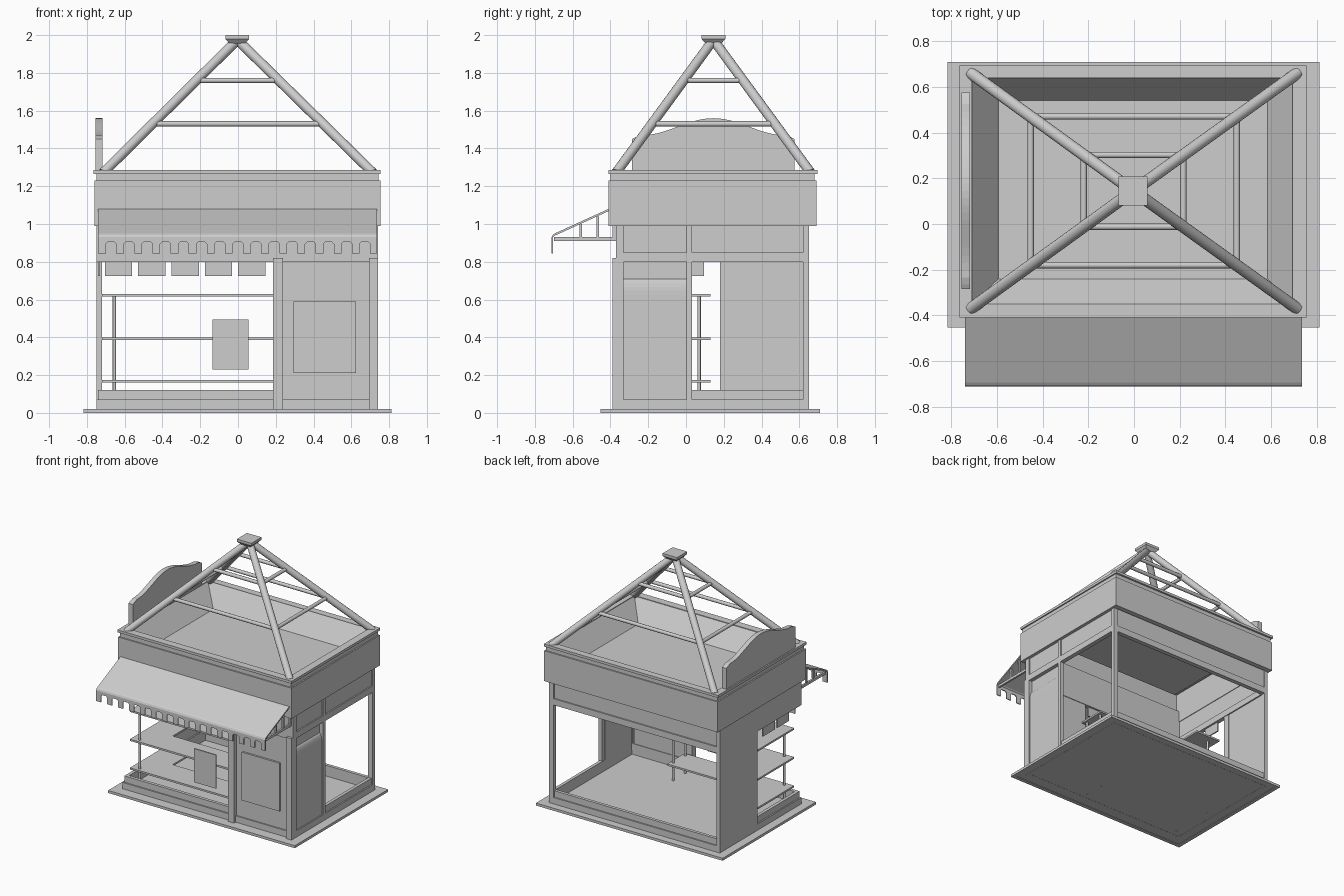
import bpy, bmesh, math
from mathutils import Vector

if "Cube" in bpy.data.objects:
    bpy.data.objects.remove(bpy.data.objects["Cube"])

GREY = (0.61, 0.61, 0.61, 1)
mat = bpy.data.materials.new("plain_grey")
mat.use_nodes = True
mat.diffuse_color = GREY
mat.node_tree.nodes["Principled BSDF"].inputs["Base Color"].default_value = GREY


def finish(name, bm):
    bmesh.ops.recalc_face_normals(bm, faces=bm.faces)
    mesh = bpy.data.meshes.new(name)
    bm.to_mesh(mesh)
    bm.free()
    mesh.materials.append(mat)
    ob = bpy.data.objects.new(name, mesh)
    bpy.context.collection.objects.link(ob)
    return ob


def bridge(bm, a, b):
    for i in range(len(a)):
        j = (i + 1) % len(a)
        bm.faces.new((a[i], a[j], b[j], b[i]))


def boxes(name, *specs):
    """One object from boxes given as (x0, x1, y0, y1, z0, z1)."""
    bm = bmesh.new()
    for x0, x1, y0, y1, z0, z1 in specs:
        low, high = ([bm.verts.new((x, y, z)) for x, y in
                      ((x0, y0), (x1, y0), (x1, y1), (x0, y1))] for z in (z0, z1))
        bm.faces.new(low)
        bm.faces.new(high)
        bridge(bm, low, high)
    return finish(name, bm)


def loft(name, rings, closed=False, top=True):
    """Join rectangles (x0, x1, y0, y1) at heights into one skin."""
    bm = bmesh.new()
    loops = [[bm.verts.new((r[a], r[b], z)) for a, b in ((0, 2), (1, 2), (1, 3), (0, 3))]
             for r, z in rings]
    for a, b in zip(loops, loops[1:]):
        bridge(bm, a, b)
    if closed:
        bridge(bm, loops[-1], loops[0])
    else:
        bm.faces.new(loops[0])
        if top:
            bm.faces.new(loops[-1])
    return finish(name, bm)


def frame(name, outer, inner, z0, z1):
    return loft(name, [(outer, z0), (outer, z1), (inner, z1), (inner, z0)], closed=True)


def inset(r, d):
    return (r[0] + d, r[1] - d, r[2] + d, r[3] - d)


def prism(name, points, axis, start, end):
    """Extrude a 2D outline along an axis."""
    place = {"x": lambda u, v, d: (d, u, v), "y": lambda u, v, d: (u, d, v),
             "z": lambda u, v, d: (u, v, d)}[axis]
    bm = bmesh.new()
    a, b = ([bm.verts.new(place(u, v, d)) for u, v in points] for d in (start, end))
    bm.faces.new(a)
    bm.faces.new(b)
    bridge(bm, a, b)
    return finish(name, bm)


def rod(name, a, b, radius, sides=12):
    a, b = Vector(a), Vector(b)
    bm = bmesh.new()
    bmesh.ops.create_cone(bm, cap_ends=True, segments=sides, radius1=radius,
                          radius2=radius, depth=(b - a).length)
    rot = (b - a).to_track_quat("Z", "Y").to_matrix()
    bmesh.ops.rotate(bm, verts=bm.verts, matrix=rot)
    bmesh.ops.translate(bm, verts=bm.verts, vec=(a + b) / 2)
    ob = finish(name, bm)
    for p in ob.data.polygons:
        p.use_smooth = len(p.vertices) == 4


L, R, F, B = -0.75, 0.74, -0.37, 0.65      # wall lines
walls = (L, R, F, B)

# Base with a slightly recessed underside, and floor
base = (-0.817, 0.813, -0.453, 0.71)
frame("base_rim", base, inset(base, 0.03), 0, 0.02)
boxes("base_plate", (*inset(base, 0.03), 0.004, 0.02))
boxes("floor", (*inset(walls, 0.02), 0.02, 0.035))
frame("lower_sill", walls, inset(walls, 0.035), 0.003, 0.07)
frame("curb_rail", inset(walls, 0.01), inset(walls, 0.035), 0.07, 0.12)

# Wall framing
frame("window_beam", walls, inset(walls, 0.035), 0.80, 0.85)
boxes("corner_posts",
      (R - 0.04, R, F, F + 0.04, 0.07, 1.0), (R - 0.04, R, B - 0.03, B, 0.07, 1.0),
      (L, L + 0.03, B - 0.03, B, 0.07, 1.0), (R - 0.03, R, 0.003, 0.033, 0.07, 1.0))
boxes("front_posts", (0.185, 0.237, F - 0.02, F + 0.03, 0.02, 0.82),
      (0.693, R, F - 0.02, F, 0.02, 0.82))
boxes("front_lintel", (L, R, F, F + 0.03, 0.85, 1.08))
boxes("left_wall", (L, L + 0.025, 0.2, B - 0.03, 0.07, 1.0),
      (L, L + 0.025, F, 0.2, 0.85, 1.0), (L, L + 0.03, 0.18, 0.23, 0.07, 0.8))

# Solid panels between beam and fascia
boxes("upper_panels", (R - 0.025, R - 0.01, F + 0.04, 0.003, 0.85, 1.0),
      (R - 0.025, R - 0.01, 0.033, B - 0.03, 0.85, 1.0),
      (L + 0.03, R - 0.04, B - 0.025, B - 0.01, 0.85, 1.0))

# Front door panel with raised board
boxes("door_panel", (0.237, 0.693, F + 0.01, F + 0.03, 0.07, 0.82))
boxes("door_board", (0.295, 0.625, F - 0.005, F + 0.02, 0.21, 0.59))

# Right wall panel: recessed top, curved shoulder, lower board
shoulder = []
for i in range(7):
    a = i / 6 * math.pi / 2
    shoulder.append((R - 0.03 + 0.022 * math.sin(a), 0.71 - 0.085 * (1 - math.cos(a))))
prism("right_panel", [(R - 0.035, 0.07), (R - 0.035, 0.80), (R - 0.03, 0.80)] + shoulder
      + [(R - 0.008, 0.07)], "y", F + 0.04, 0.003)

# Fascia, trim and roof slab around a sunken tray
opening = (-0.71, 0.695, -0.35, 0.64)
frame("fascia", (-0.76, 0.755, -0.41, 0.69), (-0.72, 0.715, -0.37, 0.65), 0.99, 1.23)
frame("fascia_trim", (-0.75, 0.745, -0.40, 0.68), opening, 1.23, 1.265)
frame("roof_slab", (-0.765, 0.755, -0.41, 0.695), opening, 1.265, 1.285)
loft("roof_tray", [((-0.594, 0.585, -0.24, 0.54), 1.13), (opening, 1.28)], top=False)

# Open roof: rafters, two rings of purlins and cap
peak = Vector((-0.003, 0.145, 1.975))


def rafter_point(sx, sy, z):
    t = (z - 1.285) / (peak.z - 1.285)
    foot = Vector((0.70 * sx, 0.145 + 0.505 * sy, 1.285))
    return foot.lerp(peak, t)


corners = [(-1, -1), (1, -1), (1, 1), (-1, 1)]
for i, c in enumerate(corners):
    rod("rafter", rafter_point(*c, 1.27), rafter_point(*c, 1.965), 0.026, 16)
    for z in (1.53, 1.76):
        rod("purlin", rafter_point(*c, z), rafter_point(*corners[(i + 1) % 4], z), 0.014)
cap_out = (-0.067, 0.059, 0.082, 0.208)
loft("roof_cap", [(inset(cap_out, 0.022), 1.955), (cap_out, 1.98), (cap_out, 2.0)])

# Wavy signboard on the left edge
crest = []
for i in range(25):
    u = i / 12 - 1
    crest.append((0.145 + 0.38 * u, 1.515 + 0.045 * math.cos(math.pi * u)))
prism("signboard", [(-0.285, 1.285), (-0.285, 1.45), (-0.265, 1.46)] + crest
      + [(0.555, 1.46), (0.575, 1.45), (0.575, 1.285)], "x", -0.755, -0.718)

# Awning sheet with a rounded nose, and scalloped valance
prism("awning_sheet", [(-0.41, 1.08), (-0.695, 0.95), (-0.705, 0.943), (-0.711, 0.93),
                       (-0.703, 0.93), (-0.695, 0.938), (-0.41, 1.068)], "x", -0.74, 0.735)
outline = [(-0.74, 0.93), (-0.74, 0.845)]
for i in range(15):
    x = -0.70 + 0.096 * i
    outline += [(x, 0.845), (x, 0.895), (x + 0.01, 0.905),
                (x + 0.045, 0.905), (x + 0.055, 0.895), (x + 0.055, 0.845)]
outline += [(0.735, 0.845), (0.735, 0.93)]
prism("awning_valance", outline, "y", -0.711, -0.703)

# Awning brackets
for x in (-0.73, 0.712):
    boxes("awning_bracket", (x, x + 0.015, -0.70, -0.37, 0.91, 0.93),
          (x, x + 0.015, -0.565, -0.55, 0.93, 1.0), (x, x + 0.015, -0.475, -0.46, 0.93, 1.04),
          (x, x + 0.015, -0.39, -0.37, 0.91, 1.07))

# L-shaped display shelves and their posts
plan = [(-0.72, -0.32), (0.235, -0.32), (0.235, -0.10), (-0.50, -0.10),
        (-0.50, 0.13), (-0.72, 0.13)]
for z in (0.167, 0.393, 0.622):
    prism("corner_shelf", plan, "z", z - 0.007, z + 0.007)
for x, y in ((-0.655, -0.29), (-0.655, 0.07), (0.21, -0.29), (0.21, -0.14)):
    rod("shelf_post", (x, y, 0.002), (x, y, 0.625), 0.009, 8)

# Hanging flaps along the front and left openings, and a notice board
for i in range(5):
    x = -0.705 + 0.1765 * i
    boxes("front_flap", (x, x + 0.145, F + 0.01, F + 0.02, 0.725, 0.81))
for y in (-0.05, -0.2265):
    boxes("left_flap", (L + 0.01, L + 0.02, y, y + 0.145, 0.725, 0.81))
boxes("notice_board", (-0.135, 0.055, -0.355, -0.345, 0.23, 0.495))
